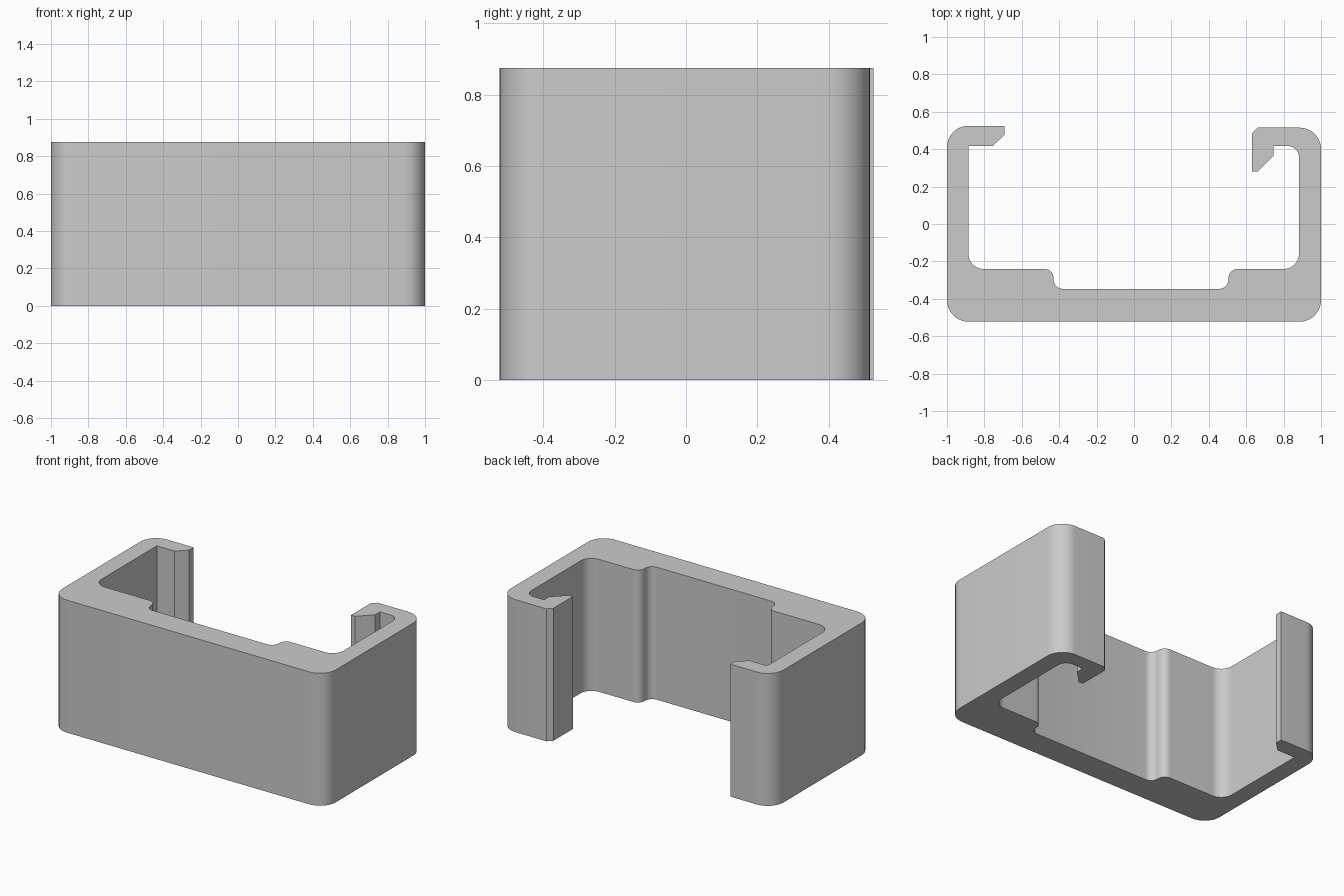
import bpy, bmesh
from math import radians, sin, cos, pi
from mathutils import Vector

cube = bpy.data.objects.get("Cube")
if cube:
    bpy.data.objects.remove(cube, do_unlink=True)

HEIGHT = 0.875
OUTER, INNER, STEP = 0.115, 0.08, 0.05    # corner radii

# Plain grey material
grey = bpy.data.materials.new("plain grey")
grey.use_nodes = True
colour = (0.6, 0.6, 0.6, 1)
grey.diffuse_color = colour
grey.node_tree.nodes["Principled BSDF"].inputs["Base Color"].default_value = colour


def fillet(prev, corner, nxt, radius, steps):
    """Points of a round right-angled corner (one step gives a chamfer)."""
    if radius == 0:
        return [corner]
    a = (prev - corner).normalized() * radius
    b = (nxt - corner).normalized() * radius
    turns = [pi / 2 * i / steps for i in range(steps + 1)]
    return [corner + a * (1 - sin(t)) + b * (1 - cos(t)) for t in turns]


def extrude_profile(name, corners, height):
    points = [Vector((x, y)) for x, y, r, s in corners]
    outline = []
    for i, (x, y, r, s) in enumerate(corners):
        outline += fillet(points[i - 1], points[i], points[(i + 1) % len(points)], r, s)
    bm = bmesh.new()
    base = bm.faces.new([bm.verts.new((p.x, p.y, 0)) for p in outline])
    wall = bmesh.ops.extrude_face_region(bm, geom=[base], use_keep_orig=True)
    top = [v for v in wall["geom"] if isinstance(v, bmesh.types.BMVert)]
    bmesh.ops.translate(bm, verts=top, vec=(0, 0, height))
    bmesh.ops.recalc_face_normals(bm, faces=bm.faces)
    mesh = bpy.data.meshes.new(name)
    bm.to_mesh(mesh)
    bm.free()
    mesh.materials.append(grey)
    obj = bpy.data.objects.new(name, mesh)
    bpy.context.collection.objects.link(obj)
    bpy.ops.object.select_all(action="DESELECT")
    obj.select_set(True)
    bpy.context.view_layer.objects.active = obj
    bpy.ops.object.shade_smooth_by_angle(angle=radians(25))


# Cross-section corners: x, y, radius, arc steps
outside = [(-1, -0.522, OUTER, 10), (1, -0.522, OUTER, 10), (1, 0.515, OUTER, 10)]
left_hook = [(0.63, 0.515, 0.03, 1), (0.63, 0.28, 0, 1), (0.66, 0.28, 0, 1),
             (0.745, 0.365, 0, 1), (0.745, 0.417, 0, 1), (0.882, 0.417, 0.06, 10)]
stepped_floor = [(0.882, -0.24, INNER, 10), (0.505, -0.24, STEP, 8), (0.505, -0.347, STEP, 8),
                 (-0.43, -0.347, STEP, 8), (-0.43, -0.24, STEP, 8), (-0.885, -0.24, INNER, 10)]
right_hook = [(-0.885, 0.417, 0, 1), (-0.755, 0.417, 0, 1), (-0.692, 0.478, 0, 1),
              (-0.692, 0.525, 0, 1), (-1, 0.525, OUTER, 10)]

extrude_profile("clip_bracket", outside + left_hook + stepped_floor + right_hook, HEIGHT)
